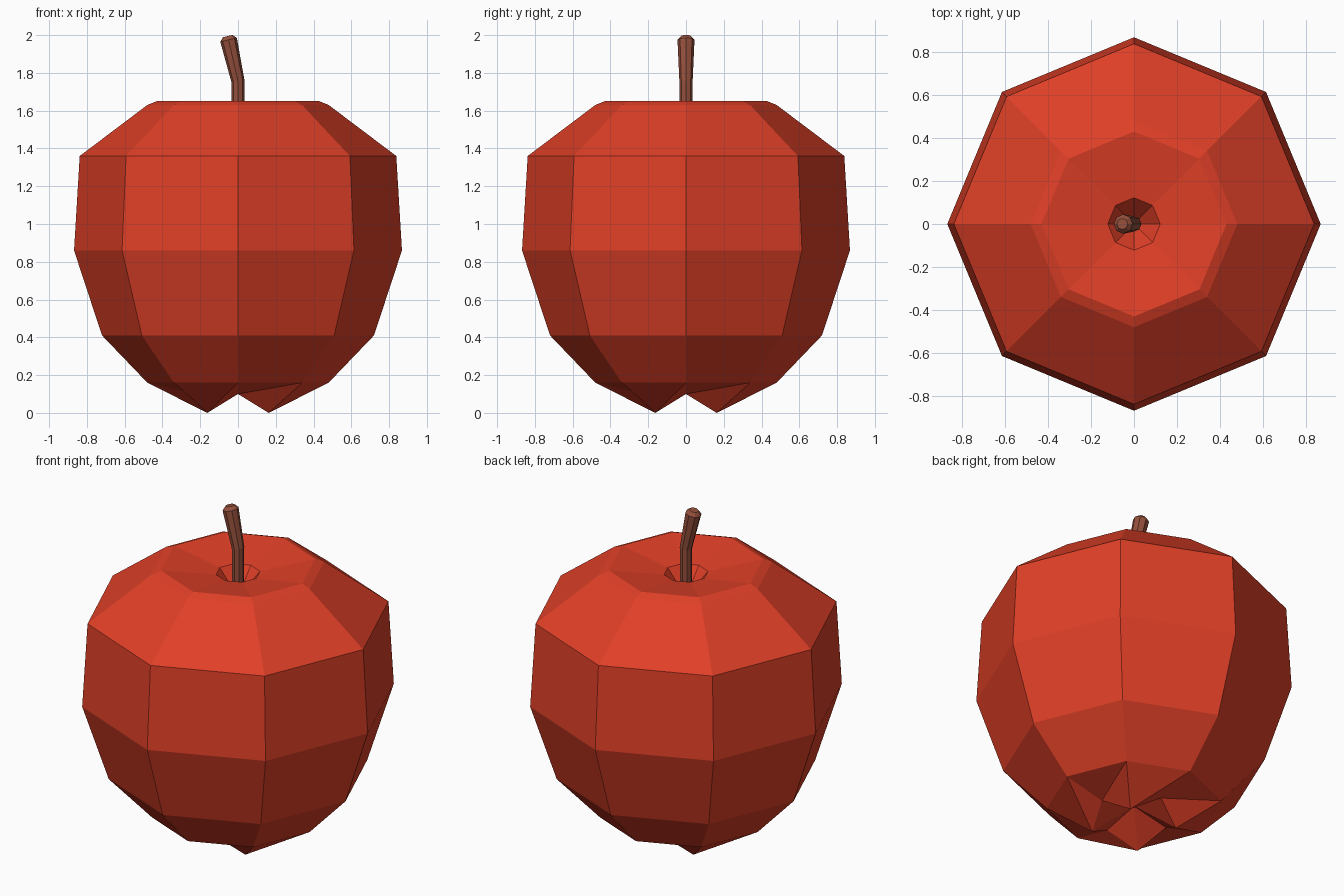
import bpy, bmesh, math
from mathutils import Vector, Matrix

if "Cube" in bpy.data.objects:
    bpy.data.objects.remove(bpy.data.objects["Cube"])

N = 8


def material(name, color):
    m = bpy.data.materials.new(name)
    m.diffuse_color = color
    m.use_nodes = True
    m.node_tree.nodes["Principled BSDF"].inputs["Base Color"].default_value = m.diffuse_color
    return m


def finish(bm, name, mat):
    bmesh.ops.recalc_face_normals(bm, faces=bm.faces)
    me = bpy.data.meshes.new(name)
    bm.to_mesh(me)
    bm.free()
    ob = bpy.data.objects.new(name, me)
    ob.data.materials.append(mat)
    bpy.context.collection.objects.link(ob)
    return ob


def circle(r, n=N):
    return [Vector((r * math.cos(math.tau * i / n), r * math.sin(math.tau * i / n), 0))
            for i in range(n)]


def bridge(bm, a, b, split=False):
    n = len(a)
    for i in range(n):
        j = (i + 1) % n
        if split:
            bm.faces.new((a[i], a[j], b[j]))
            bm.faces.new((a[i], b[j], b[i]))
        else:
            bm.faces.new((a[i], a[j], b[j], b[i]))


def fan(bm, ring, tip):
    for i in range(len(ring)):
        bm.faces.new((ring[i], ring[(i + 1) % len(ring)], tip))


# Fruit body: eight-sided profile with a stem pit and four lobes underneath
profile = [(0.23, 0.10), (0.48, 0.16), (0.72, 0.41), (0.868, 0.86), (0.838, 1.36),
           (0.48, 1.63), (0.43, 1.65), (0.122, 1.60)]
bm = bmesh.new()
rings = [[bm.verts.new(p + Vector((0, 0, z))) for p in circle(r)] for r, z in profile]
for v in rings[0][1::2]:
    v.co.z = 0.0  # lobe tips on the diagonals
for k in range(len(rings) - 1):
    bridge(bm, rings[k], rings[k + 1], split=(k == 0))
fan(bm, rings[0], bm.verts.new((0, 0, 0.15)))
fan(bm, rings[-1], bm.verts.new((0, 0, 1.45)))
finish(bm, "apple_body", material("red_skin", (0.74, 0.05, 0.02, 1)))

# Stem: bent tapered rod, each ring given as x, z, radius, tilt
path = [(0.0, 1.46, 0.033, 0), (0.0, 1.755, 0.035, 7),
        (-0.05, 1.975, 0.045, 13), (-0.054, 1.995, 0.026, 13)]
bm = bmesh.new()
rings = []
for x, z, r, tilt in path:
    rot = Matrix.Rotation(math.radians(-tilt), 3, 'Y')
    rings.append([bm.verts.new(rot @ p + Vector((x, 0, z))) for p in circle(r)])
for a, b in zip(rings, rings[1:]):
    bridge(bm, a, b)
bm.faces.new(rings[0])
bm.faces.new(rings[-1])
finish(bm, "stem", material("brown_stem", (0.3, 0.08, 0.045, 1)))
